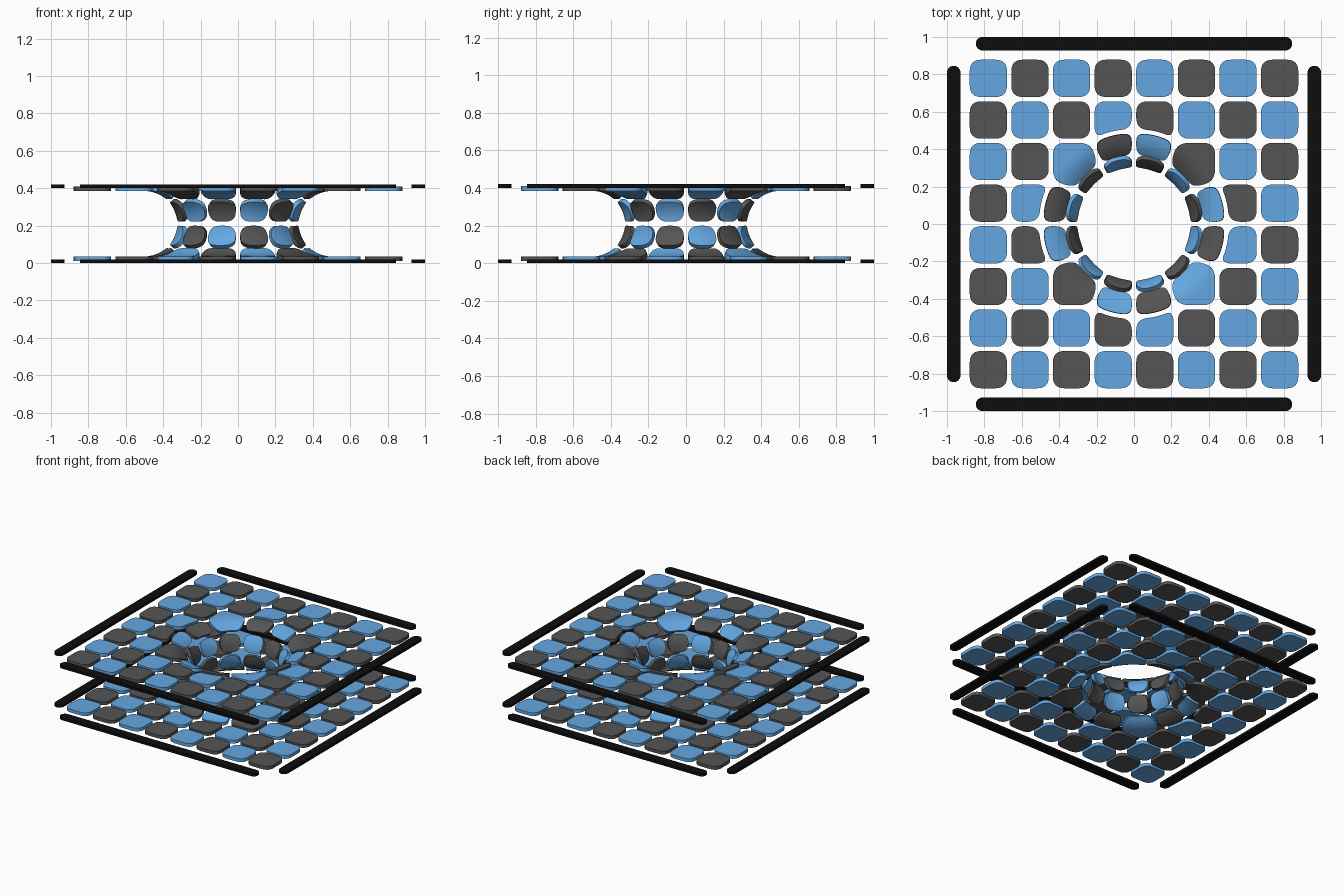
import bpy, bmesh, math
from mathutils import Vector

if "Cube" in bpy.data.objects:
    bpy.data.objects.remove(bpy.data.objects["Cube"])

P = 0.2225          # tile pitch
ZC, R, RIM = 0.21, 0.187, 0.5   # mid height, bend radius, where the bend meets the flat
H = 0.0125          # half tile thickness
GAP = 0.0115        # half gap between tiles


def material(name, c):
    m = bpy.data.materials.new(name)
    m.diffuse_color = (*c, 1)
    m.use_nodes = True
    m.node_tree.nodes["Principled BSDF"].inputs["Base Color"].default_value = m.diffuse_color
    return m


MATS = {"blue": material("blue", (0.13, 0.39, 0.76)),
        "dark": material("dark_grey", (0.09, 0.09, 0.09)),
        "black": material("black", (0.004, 0.004, 0.004))}


# surface maps: 2D point -> position and normal on the upper half
def plan_map(p):
    r = p.length
    if r >= RIM:
        return Vector((p.x, p.y, ZC + R)), Vector((0, 0, 1))
    c = (RIM - r) / R
    s = math.sqrt(max(0, 1 - c * c))
    u = p / r
    return Vector((p.x, p.y, ZC + R * s)), Vector((-u.x * c, -u.y * c, s))


def throat_map(p):
    a, t = p.x / 0.33, p.y / R
    c, s = math.cos(t), math.sin(t)
    r = RIM - R * c
    ca, sa = math.cos(a), math.sin(a)
    return Vector((r * ca, r * sa, ZC + R * s)), Vector((-ca * c, -sa * c, s))


# inset a counter-clockwise polygon, round its corners, subdivide its edges
def rounded_outline(poly, step):
    n = len(poly)
    pts = []
    for i in range(n):
        a, b, c = poly[i - 1], poly[i], poly[(i + 1) % n]
        d1, d2 = (b - a).normalized(), (c - b).normalized()
        n1, n2 = Vector((-d1.y, d1.x)), Vector((-d2.y, d2.x))
        pts.append(b + (n1 + n2) * GAP / (1 + n1.dot(n2)))
    out = []
    for i in range(n):
        a, b, c = pts[i - 1], pts[i], pts[(i + 1) % n]
        la, lc = (a - b).length, (c - b).length
        p0 = b + (a - b) / la * min(0.062, la * 0.47)
        p2 = b + (c - b) / lc * min(0.062, lc * 0.47)
        if out:
            last = out[-1]
            k = int((p0 - last).length / step)
            out += [last.lerp(p0, j / (k + 1)) for j in range(1, k + 1)]
        for j in range(7):
            t = j / 6
            out.append(p0 * (1 - t) ** 2 + b * 2 * t * (1 - t) + p2 * t * t)
    last, first = out[-1], out[0]
    k = int((first - last).length / step)
    out += [last.lerp(first, j / (k + 1)) for j in range(1, k + 1)]
    return out


# one tile: two skins following the surface, joined by a rim
def add_tile(bm, poly, fmap, sign, curved):
    outline = rounded_outline(poly, 0.02 if curved else 1)
    mid = sum(outline, Vector((0, 0))) / len(outline)
    scales = (1, 0.75, 0.5, 0.25) if curved else (1,)
    n = len(outline)
    rims, faces = [], []

    def vert(p, h):
        q, nor = fmap(p)
        q = q + nor * h
        if sign < 0:
            q.z = 2 * ZC - q.z
        return bm.verts.new(q)

    for h in (H, -H):
        rings = [[vert(mid.lerp(p, s), h) for p in outline] for s in scales]
        for r0, r1 in zip(rings, rings[1:]):
            faces += [bm.faces.new((r0[i - 1], r0[i], r1[i], r1[i - 1])) for i in range(n)]
        if curved:
            c = vert(mid, h)
            faces += [bm.faces.new((rings[-1][i - 1], rings[-1][i], c)) for i in range(n)]
        else:
            faces.append(bm.faces.new(rings[0]))
        rims.append(rings[0])
    faces += [bm.faces.new((rims[0][i - 1], rims[0][i], rims[1][i], rims[1][i - 1])) for i in range(n)]
    bmesh.ops.recalc_face_normals(bm, faces=faces)


def finish(bm, name, mat):
    me = bpy.data.meshes.new(name)
    bm.to_mesh(me)
    bm.free()
    ob = bpy.data.objects.new(name, me)
    bpy.context.collection.objects.link(ob)
    me.materials.append(MATS[mat])
    bpy.ops.object.select_all(action='DESELECT')
    ob.select_set(True)
    bpy.context.view_layer.objects.active = ob
    bpy.ops.object.shade_smooth_by_angle(angle=math.radians(35))


def V(x, y):
    return Vector((x, y))


def polar(r, deg):
    return V(r * math.cos(math.radians(deg)), r * math.sin(math.radians(deg)))


def turn(poly, k):
    for _ in range(k):
        poly = [V(-p.y, p.x) for p in poly]
    return poly


RI = RIM - R * math.cos(math.pi / 4)    # radius between the two bent rings
rim_arc = [V(0, RIM), polar(RIM, 76), V(P, 2 * P)]   # from the axis to the grid corner


def mirror(poly):
    return [V(-p.x, p.y) for p in reversed(poly)]


# tiles next to the hole for one side: (polygon, dark?)
edge_tile = [V(0, 3 * P)] + rim_arc + [V(P, 3 * P)]
edge_tile = [edge_tile[i] for i in (0, 1, 2, 3, 4)]
bend_tile = list(reversed(rim_arc)) + [polar(RI, 90), polar(RI, 75), polar(RI, 60)]
corner_tile = [V(2 * P, P), V(2 * P, 2 * P), V(P, 2 * P), polar(RI, 60), polar(RI, 45), polar(RI, 30)]

for level, sign in (("upper", 1), ("lower", -1)):
    board = {True: bmesh.new(), False: bmesh.new()}
    throat = {True: bmesh.new(), False: bmesh.new()}
    swap = sign < 0
    # flat grid tiles
    for i in range(-4, 4):
        for j in range(-4, 4):
            u, v = abs(i + 0.5), abs(j + 0.5)
            if max(u, v) < 2 or (min(u, v) < 1 and max(u, v) < 3):
                continue
            sq = [V(i * P, j * P), V(i * P + P, j * P), V(i * P + P, j * P + P), V(i * P, j * P + P)]
            add_tile(board[((i + j) % 2 == 0) != swap], sq, plan_map, sign, False)
    # tiles bending into the hole, repeated on four sides
    for k in range(4):
        odd = (k % 2 == 1) != swap
        add_tile(board[not odd], turn(edge_tile, k), plan_map, sign, False)
        add_tile(board[odd], turn(mirror(edge_tile), k), plan_map, sign, False)
        add_tile(throat[odd], turn(bend_tile, k), plan_map, sign, True)
        add_tile(throat[not odd], turn(mirror(bend_tile), k), plan_map, sign, True)
        add_tile(throat[not odd], turn(corner_tile, k), plan_map, sign, True)
    # steep ring around the hole
    for k in range(12):
        a0, a1 = 0.33 * k * math.pi / 6, 0.33 * (k + 1) * math.pi / 6
        t = R * math.pi / 4
        add_tile(throat[(k % 2 == 0) != swap], [V(a0, 0), V(a1, 0), V(a1, t), V(a0, t)], throat_map, sign, True)
    for dark in (True, False):
        col = "dark" if dark else "blue"
        finish(board[dark], f"{level}_board_{col}_tiles", col)
        finish(throat[dark], f"{level}_throat_{col}_tiles", col)

    # four round-ended border bars
    bm = bmesh.new()
    z0 = 0.4 if sign > 0 else 0.0
    w, half = 0.036, 0.81
    for k in range(4):
        pts = [polar(w, a) + V(half, 0.964) for a in range(-90, 91, 15)]
        pts += [polar(w, a) + V(-half, 0.964) for a in range(90, 271, 15)]
        f = bm.faces.new([bm.verts.new((p.x, p.y, z0)) for p in turn(pts, k)])
        ext = bmesh.ops.extrude_face_region(bm, geom=[f], use_keep_orig=True)
        bmesh.ops.translate(bm, vec=(0, 0, 0.02), verts=[e for e in ext["geom"] if isinstance(e, bmesh.types.BMVert)])
    bmesh.ops.recalc_face_normals(bm, faces=bm.faces)
    finish(bm, f"{level}_border_bars", "black")
